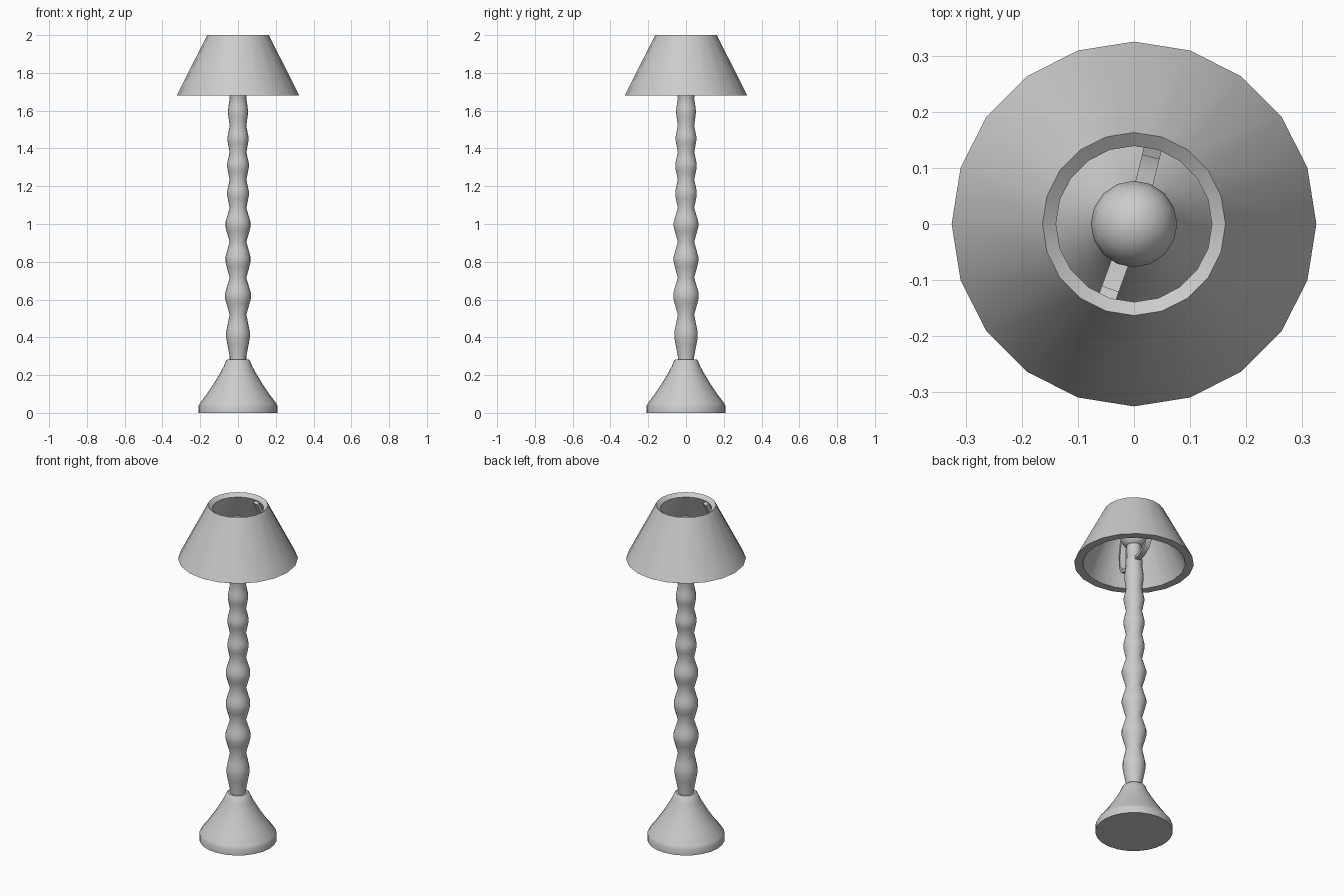
import bpy, bmesh, math

if "Cube" in bpy.data.objects:
    bpy.data.objects.remove(bpy.data.objects["Cube"])


def make_object(name, bm, angle=35):
    bmesh.ops.recalc_face_normals(bm, faces=bm.faces)
    mesh = bpy.data.meshes.new(name)
    bm.to_mesh(mesh)
    bm.free()
    ob = bpy.data.objects.new(name, mesh)
    bpy.context.collection.objects.link(ob)
    bpy.ops.object.select_all(action='DESELECT')
    ob.select_set(True)
    bpy.context.view_layer.objects.active = ob
    bpy.ops.object.shade_smooth_by_angle(angle=math.radians(angle))
    return ob


def lathe(name, profile, sides, closed=False, angle=35):
    """Turn (radius, z) points about the z axis; open profiles get end caps."""
    bm = bmesh.new()
    rings = [[bm.verts.new((r * math.cos(2 * math.pi * i / sides),
                            r * math.sin(2 * math.pi * i / sides), z))
              for i in range(sides)] for r, z in profile]
    pairs = list(zip(rings, rings[1:]))
    if closed:
        pairs.append((rings[-1], rings[0]))
    else:
        bm.faces.new(rings[0])
        bm.faces.new(rings[-1])
    for a, b in pairs:
        for i in range(sides):
            j = (i + 1) % sides
            bm.faces.new((a[i], a[j], b[j], b[i]))
    return make_object(name, bm, angle)


def strap(name, path, width, thick, heading):
    """Flat bar following (radius, z) points in the vertical plane at a heading."""
    bm = bmesh.new()
    c, s = math.cos(heading), math.sin(heading)
    rings = []
    for k, (r, z) in enumerate(path):
        r0, z0 = path[max(k - 1, 0)]
        r1, z1 = path[min(k + 1, len(path) - 1)]
        length = math.hypot(r1 - r0, z1 - z0)
        nr, nz = -(z1 - z0) / length, (r1 - r0) / length
        ring = []
        for a, b in ((-1, -1), (1, -1), (1, 1), (-1, 1)):
            rr, zz, w = r + nr * b * thick / 2, z + nz * b * thick / 2, a * width / 2
            ring.append(bm.verts.new((rr * c - w * s, rr * s + w * c, zz)))
        rings.append(ring)
    bm.faces.new(rings[0])
    bm.faces.new(rings[-1])
    for a, b in zip(rings, rings[1:]):
        for i in range(4):
            j = (i + 1) % 4
            bm.faces.new((a[i], a[j], b[j], b[i]))
    return make_object(name, bm, 40)


# Flared foot
lathe("base", [(.21, 0), (.21, .036), (.203, .05), (.165, .10), (.128, .155),
               (.098, .205), (.076, .245), (.063, .277), (.055, .283)], 24)

# Turned stem: beads of (bottom z, top z, widest radius), shrinking upwards
beads = [(.30, .52, .063), (.52, .715, .069), (.715, .905, .067),
         (.905, 1.085, .067), (1.085, 1.235, .058), (1.235, 1.38, .058),
         (1.38, 1.52, .056), (1.52, 1.665, .053)]
neck = .044
stem = [(neck, .27), (neck, .30)]
for lo, hi, r in beads:
    for t, f in ((.3, .68), (.45, .98), (.58, .98), (.75, .6), (1, 0)):
        stem.append((neck + (r - neck) * f, lo + (hi - lo) * t))
stem += [(.046, 1.67), (.046, 1.70), (.04, 1.71), (.04, 1.79)]
lathe("stem", stem, 18)

# Bulb
r, zc = .077, 1.85
lathe("bulb", [(r * math.cos(math.radians(a)), zc + r * math.sin(math.radians(a)))
               for a in (-65, -45, -22, 0, 22, 45, 65, 82)], 16, angle=60)

# Lamp shade with sloping inner lip at the top
lathe("shade", [(.325, 1.68), (.163, 2.0), (.139, 1.982), (.279, 1.68)], 20, closed=True)

# Two bowed brackets carrying the shade
bow = [(.03, 1.69), (.10, 1.69), (.155, 1.71), (.183, 1.75),
       (.188, 1.80), (.178, 1.86), (.155, 1.92), (.131, 1.972)]
for name, deg in (("bracket_back", 76), ("bracket_front", 250)):
    strap(name, bow, .032, .018, math.radians(deg))
